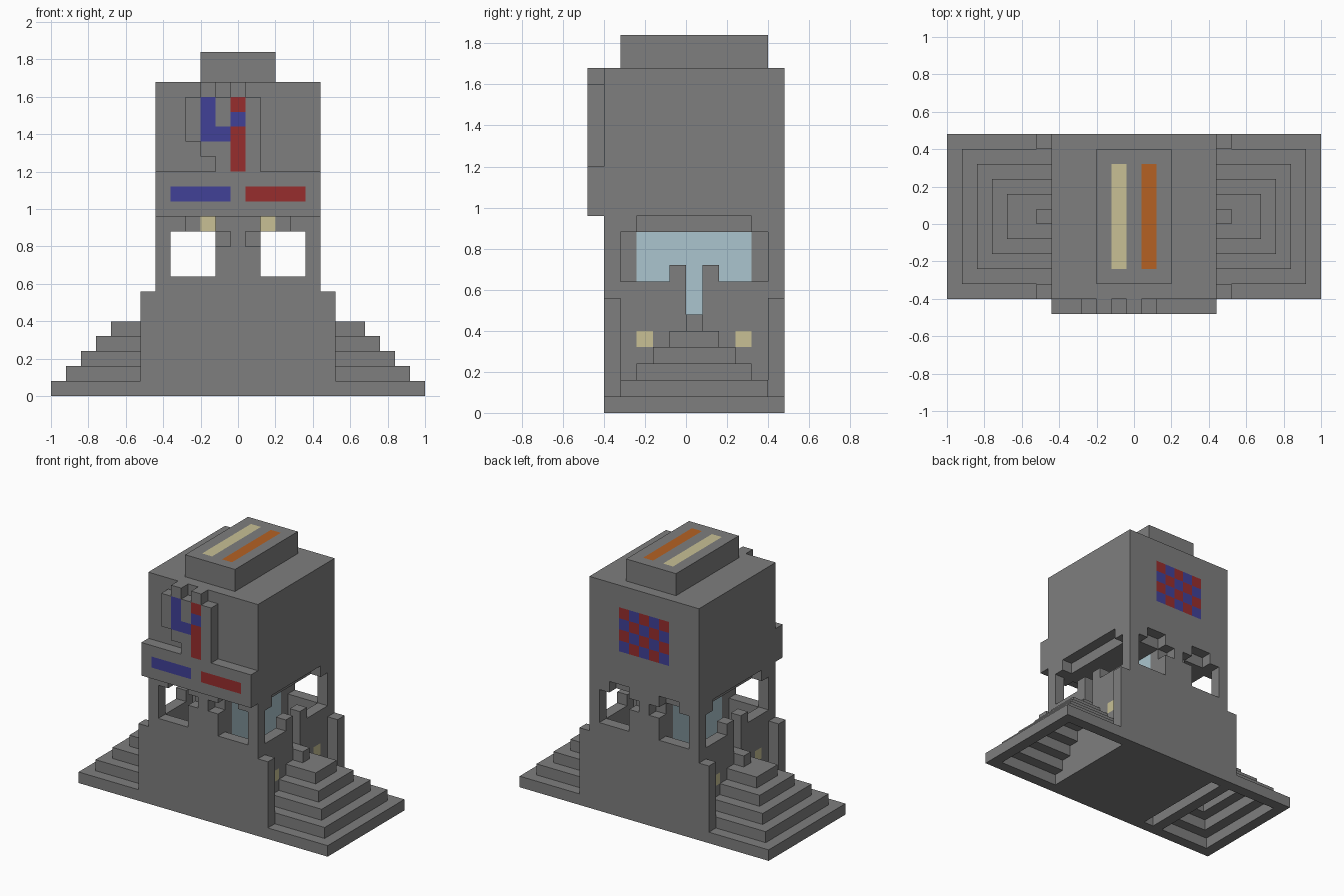
import bpy
import bmesh
from mathutils import Vector

UNIT = 0.08
AXES = [(1, 0, 0), (-1, 0, 0), (0, 1, 0), (0, -1, 0), (0, 0, 1), (0, 0, -1)]

cube = bpy.data.objects.get("Cube")
if cube:
    bpy.data.objects.remove(cube, do_unlink=True)


def material(name, rgb):
    m = bpy.data.materials.new(name)
    m.use_nodes = True
    m.diffuse_color = (*rgb, 1)
    m.node_tree.nodes["Principled BSDF"].inputs["Base Color"].default_value = (*rgb, 1)
    return m


GREY, BLUE, RED, CREAM, ORANGE, GLASS = range(6)
MATERIALS = [
    material("stone_grey", (0.21, 0.21, 0.21)),
    material("blue", (0.053, 0.053, 0.31)),
    material("red", (0.31, 0.027, 0.027)),
    material("cream", (0.58, 0.53, 0.30)),
    material("orange", (0.46, 0.12, 0.017)),
    material("pale_glass", (0.41, 0.56, 0.62)),
]


def block(x0, x1, y0, y1, z0, z1):
    """Set of unit cells filling a box; upper limits are exclusive."""
    return {(i, j, k) for i in range(x0, x1) for j in range(y0, y1) for k in range(z0, z1)}


def mirrored(cells):
    """The cells together with their reflection across x = 0."""
    return cells | {(24 - i, j, k) for i, j, k in cells}


def part(name, cells, paint=lambda i, j, k, n: GREY):
    """Skin a set of cells with outer faces, coloured by the paint rule."""
    bm = bmesh.new()
    corners = {}

    def vert(p):
        key = tuple(round(c) for c in p)
        if key not in corners:
            i, j, k = key
            corners[key] = bm.verts.new(((i - 12.5) * UNIT, (j - 5) * UNIT, k * UNIT))
        return corners[key]

    for cell in sorted(cells):
        for n in AXES:
            if tuple(c + d for c, d in zip(cell, n)) in cells:
                continue
            normal = Vector(n)
            u = Vector((n[1], n[2], n[0]))
            v = normal.cross(u)
            mid = Vector(cell) + Vector((0.5, 0.5, 0.5)) + normal / 2
            face = bm.faces.new([vert(mid + u * s / 2 + v * t / 2)
                                 for s, t in ((-1, -1), (1, -1), (1, 1), (-1, 1))])
            face.material_index = paint(*cell, n)
    bmesh.ops.dissolve_limit(bm, angle_limit=0.01, verts=bm.verts[:],
                             edges=bm.edges[:], delimit={'MATERIAL'})
    mesh = bpy.data.meshes.new(name)
    bm.to_mesh(mesh)
    bm.free()
    for m in MATERIALS:
        mesh.materials.append(m)
    obj = bpy.data.objects.new(name, mesh)
    bpy.context.collection.objects.link(obj)
    return obj


# Wall openings: stepped windows front and back, T-shaped openings at the sides
window = mirrored(block(14, 17, 0, 1, 8, 11) | block(13, 14, 0, 1, 10, 11)
                  | block(14, 16, 0, 1, 11, 12))
back_window = {(i, 10, k) for i, j, k in window}
side_opening = mirrored((block(17, 18, 1, 10, 8, 11) | block(17, 18, 2, 9, 11, 12)
                         | block(17, 18, 5, 6, 6, 8))
                        - block(17, 18, 4, 5, 8, 9) - block(17, 18, 6, 7, 8, 9))

# Lower walls with buttresses, floor and recessed ceiling
room = block(8, 17, 1, 10, 1, 11)
buttress = mirrored(block(18, 19, 0, 1, 0, 7) | block(18, 19, 10, 11, 0, 7))
floor_slot = block(7, 8, 1, 10, 0, 1)
lower = block(7, 18, 0, 11, 0, 12) - room - window - back_window - side_opening - floor_slot


def paint_lower(i, j, k, n):
    if n[0] and i in (7, 17) and j in (2, 8) and k == 4:
        return CREAM
    if n == (0, -1, 0) and j == 1 and k == 11 and i in (10, 14):
        return CREAM
    return GREY


part("lower_walls", lower | buttress, paint_lower)

# Inner core: glazed sides between two solid ends
part("core_ends", block(11, 14, 1, 2, 1, 11) | block(11, 14, 9, 10, 1, 11))
part("core_glass", block(11, 14, 2, 9, 1, 11), lambda i, j, k, n: GLASS)


# Upper block with a chequered panel on its back
def paint_upper(i, j, k, n):
    if n == (0, 1, 0) and 10 <= i < 15 and 15 <= k < 19:
        return BLUE if (i + k) % 2 else RED
    return GREY


part("upper_block", block(7, 18, 0, 11, 12, 21), paint_upper)


# Front ledge with two coloured bars
def paint_ledge(i, j, k, n):
    if n == (0, -1, 0) and k == 13:
        if 8 <= i <= 11:
            return BLUE
        if 13 <= i <= 16:
            return RED
    return GREY


part("front_ledge", block(7, 18, -1, 0, 12, 15), paint_ledge)

# Raised relief above the ledge, made of stepped columns
relief = set()
for column, (low, high) in enumerate([(17, 20), (16, 21), (15, 20), (15, 21), (15, 20)]):
    relief |= block(9 + column, 10 + column, -1, 0, low, high)


def paint_relief(i, j, k, n):
    if n != (0, -1, 0) or k > 19:
        return GREY
    if (i == 10 and k >= 17) or (i == 11 and k == 17) or (i == 12 and k == 18):
        return BLUE
    return RED if i == 12 else GREY


part("front_relief", relief, paint_relief)


# Roof cap with two stripes
def paint_roof(i, j, k, n):
    if n == (0, 0, 1) and 2 <= j < 9:
        return {11: CREAM, 13: ORANGE}.get(i, GREY)
    return GREY


part("roof_cap", block(10, 15, 1, 10, 21, 23), paint_roof)

# Hollow stepped pyramids at both sides
steps = block(18, 19, 5, 6, 5, 6)
for k in range(5):
    ring = block(18, 25 - k, k, 11 - k, k, k + 1)
    if k < 4:
        ring -= block(18, 24 - k, k + 1, 10 - k, k, k + 1)
    steps |= ring
steps -= buttress
part("left_steps", steps)
part("right_steps", {(24 - i, j, k) for i, j, k in steps} | block(6, 7, 1, 10, 0, 1))
